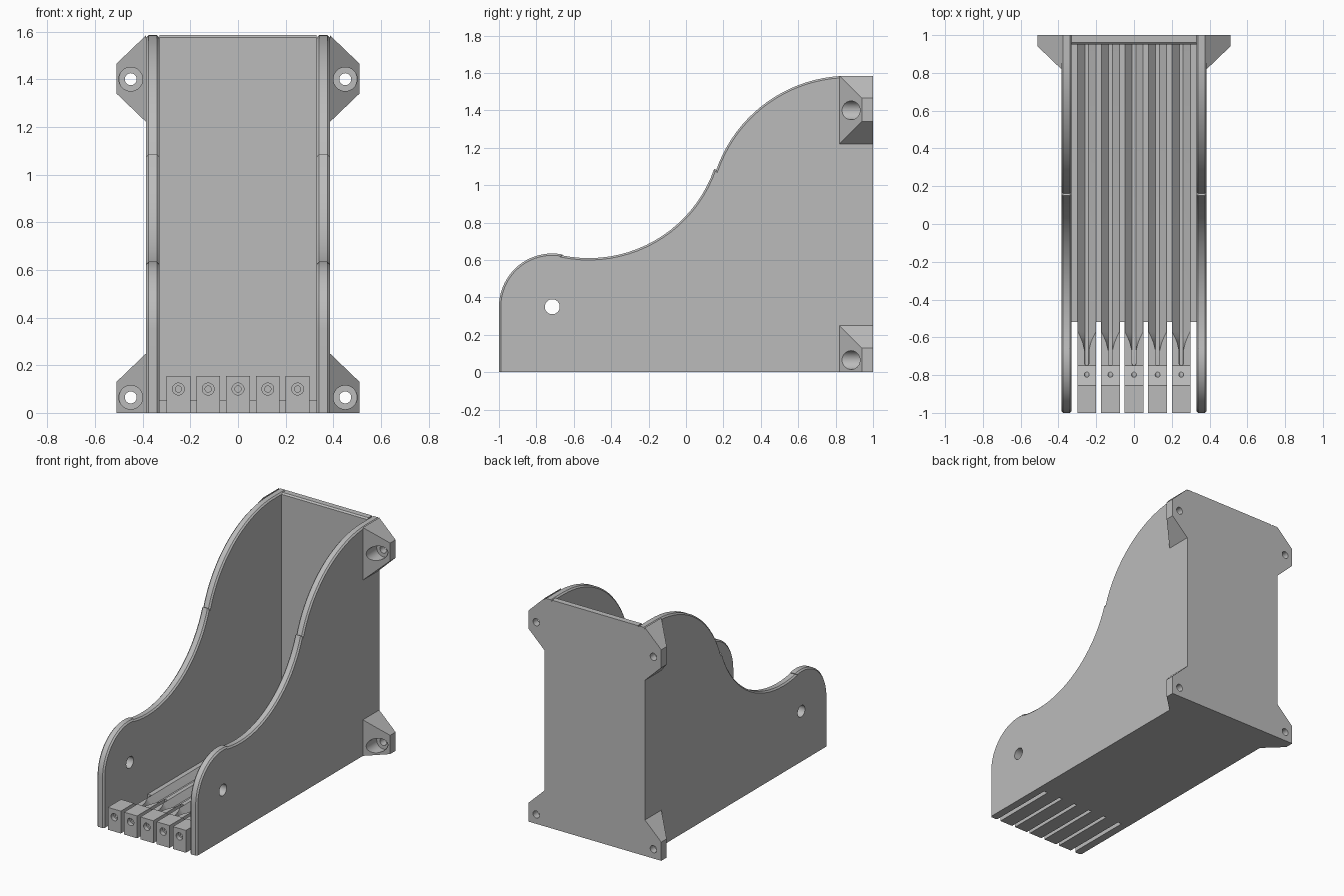
import bpy, bmesh
from math import radians, sin, cos
from mathutils import Matrix, Vector

old = bpy.data.objects.get("Cube")
if old:
    bpy.data.objects.remove(old, do_unlink=True)

grey = bpy.data.materials.new("plain grey")
grey.use_nodes = True
COLOUR = (0.5, 0.5, 0.5, 1)
grey.diffuse_color = COLOUR
grey.node_tree.nodes["Principled BSDF"].inputs["Base Color"].default_value = COLOUR

HEIGHT, WALL_IN, WALL_OUT = 1.585, 0.33, 0.385
FLOOR = 0.055


def make(name, bm):
    bmesh.ops.recalc_face_normals(bm, faces=bm.faces)
    mesh = bpy.data.meshes.new(name)
    bm.to_mesh(mesh)
    bm.free()
    mesh.materials.append(grey)
    ob = bpy.data.objects.new(name, mesh)
    bpy.context.collection.objects.link(ob)
    return ob


def loft(name, rings):
    """Closed solid through rings of equal point count."""
    bm = bmesh.new()
    loops = [[bm.verts.new(p) for p in ring] for ring in rings]
    for a, b in zip(loops, loops[1:]):
        for i in range(len(a)):
            j = (i + 1) % len(a)
            bm.faces.new((a[i], a[j], b[j], b[i]))
    bm.faces.new(loops[0])
    bm.faces.new(loops[-1])
    return make(name, bm)


def prism(name, profile, x0, x1):
    """Extrude a (y, z) profile along x."""
    return loft(name, [[(x, y, z) for y, z in profile] for x in (x0, x1)])


def box(name, x0, x1, y0, y1, z0, z1):
    return prism(name, [(y0, z0), (y1, z0), (y1, z1), (y0, z1)], x0, x1)


def rod(axis, centre, radius, length):
    bm = bmesh.new()
    bmesh.ops.create_cone(bm, cap_ends=True, segments=32, radius1=radius,
                          radius2=radius, depth=length)
    turn = Matrix.Rotation(radians(90), 4, "Y" if axis == "x" else "X")
    bmesh.ops.transform(bm, verts=bm.verts, matrix=Matrix.Translation(centre) @ turn)
    return make("drill", bm)


def cut(ob, cutters):
    bpy.context.view_layer.objects.active = ob
    for c in cutters:
        mod = ob.modifiers.new("cut", "BOOLEAN")
        mod.operation, mod.solver, mod.object = "DIFFERENCE", "EXACT", c
        bpy.ops.object.modifier_apply(modifier=mod.name)
        bpy.data.objects.remove(c, do_unlink=True)


def finish(ob):
    bpy.ops.object.select_all(action="DESELECT")
    ob.select_set(True)
    bpy.context.view_layer.objects.active = ob
    bpy.ops.object.shade_smooth_by_angle(angle=radians(25))


def arc(cy, cz, r, a0, a1, n=20):
    steps = [radians(a0 + (a1 - a0) * i / n) for i in range(n + 1)]
    return [(cy + r * cos(a), cz + r * sin(a)) for a in steps]


# Side walls: three tangent arcs, chamfered rim, one cross hole
rim = (arc(-0.715, 0.35, 0.285, 180, 78.6)
       + arc(-0.52, 1.32, 0.71, 258.6, 340.8)
       + arc(0.87, 0.835, 0.75, 160.8, 90))
outline = [(1, 0), (-1, 0)] + rim + [(1, HEIGHT)]
for side, s in (("left", 1), ("right", -1)):
    wall = prism(side + "_wall", outline, s * WALL_IN, s * WALL_OUT)
    bm = bmesh.new()
    bm.from_mesh(wall.data)
    rim_edges = [e for e in bm.edges
                 if abs(e.verts[0].co.x - e.verts[1].co.x) < 1e-5
                 and max(v.co.z for v in e.verts) > 0.01
                 and min(v.co.y for v in e.verts) < 0.99]
    bmesh.ops.bevel(bm, geom=rim_edges, offset=0.01, segments=1, affect="EDGES")
    bm.to_mesh(wall.data)
    bm.free()
    cut(wall, [rod("x", (s * 0.36, -0.715, 0.35), 0.04, 0.3)])
    finish(wall)

    # Mounting ears: tapered lugs with counterbored holes
    for level, base, tip, hole in (("upper", (1.22, HEIGHT), (1.34, 1.465), 1.4),
                                   ("lower", (0, 0.25), (0, 0.13), 0.065)):
        rings = [[(s * x, y, z[0]), (s * x, 1, z[0]), (s * x, 1, z[1]), (s * x, y, z[1])]
                 for x, y, z in ((WALL_OUT, 0.82, base), (0.51, 0.94, tip))]
        ear = loft(f"{side}_{level}_ear", rings)
        cut(ear, [rod("y", (s * 0.45, 0.85, hole), 0.05, 0.2),
                  rod("y", (s * 0.45, 1, hole), 0.025, 0.3)])
        finish(ear)

# Back panel with a chamfered front top edge
finish(prism("back_panel", [(1, 0), (0.95, 0), (0.95, HEIGHT - 0.01),
                            (0.96, HEIGHT), (1, HEIGHT)], -WALL_IN, WALL_IN))

# Floor: slots split its front into five fingers, each with a running groove
PITCH = 0.125
centres = [PITCH * i for i in range(-2, 3)]
floor = box("floor", -WALL_IN, WALL_IN, -1, 0.95, 0, FLOOR)
edges = [-0.35] + [c + d for c in centres for d in (-0.05, 0.05)] + [0.35]
cut(floor, [box("slot", a, b, -1.1, -0.52, -0.1, 0.2)
            for a, b in zip(edges[::2], edges[1::2])])


def groove(cx):
    rings = []
    for y, half, low in ((0.96, 0.048, 0.015), (-0.57, 0.048, 0.015),
                         (-0.6, 0.033, 0.017), (-0.63, 0.021, 0.02),
                         (-0.67, 0.011, 0.025), (-0.74, 0.011, 0.025),
                         (-0.75, 0.006, 0.025)):
        deep = min(0.01, half * 0.9)
        half_ring = [(deep, low), (half, FLOOR), (half, 0.07)]
        ring = half_ring + [(-x, z) for x, z in reversed(half_ring)]
        rings.append([(cx + x, y, z) for x, z in ring])
    return loft("groove", rings)


cut(floor, [groove(c) for c in centres])
finish(floor)

# Finger end blocks with stepped holes
for i, c in enumerate(centres):
    block = prism(f"finger_block_{i + 1}", [(-1, FLOOR), (-1, 0.155), (-0.855, 0.155),
                                            (-0.75, FLOOR)], c - 0.05, c + 0.05)
    cut(block, [rod("y", (c, -1, 0.1), 0.025, 0.06), rod("y", (c, -0.9, 0.1), 0.013, 0.5)])
    finish(block)
